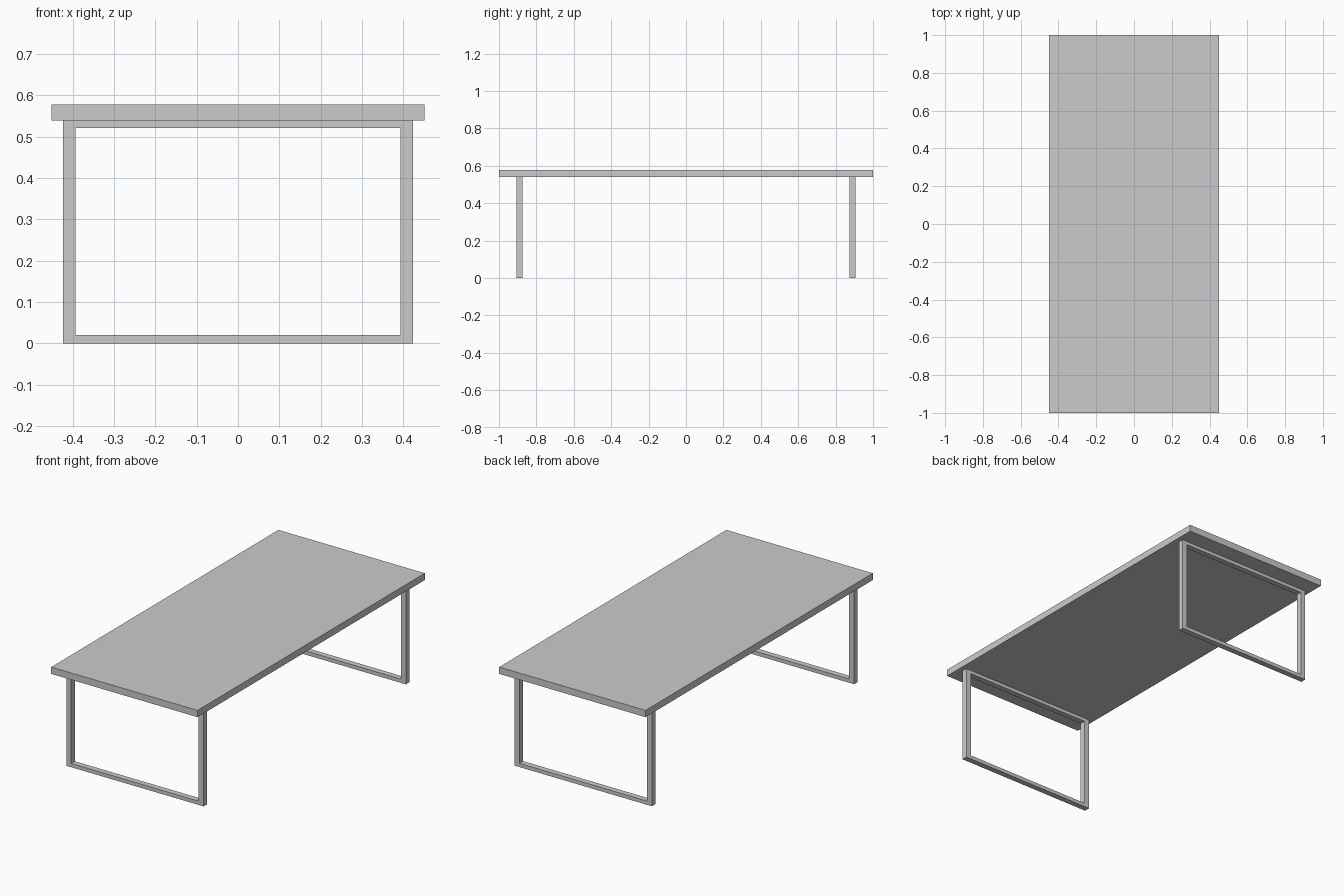
import bpy, bmesh

if "Cube" in bpy.data.objects:
    bpy.data.objects.remove(bpy.data.objects["Cube"])

TOP_Z, UNDER_Z = 0.578, 0.54


def finish(bm, name):
    bmesh.ops.recalc_face_normals(bm, faces=bm.faces)
    mesh = bpy.data.meshes.new(name)
    bm.to_mesh(mesh)
    bm.free()
    obj = bpy.data.objects.new(name, mesh)
    bpy.context.collection.objects.link(obj)
    return obj


def rect(bm, x, z0, z1, y):
    return [bm.verts.new(p) for p in ((-x, y, z0), (x, y, z0), (x, y, z1), (-x, y, z1))]


def leg_frame(name, y):
    # Mitred rectangular ring, extruded to its depth along y
    bm = bmesh.new()
    outer = rect(bm, 0.423, 0.0, UNDER_Z, y - 0.016)
    inner = rect(bm, 0.393, 0.021, 0.521, y - 0.016)
    faces = [bm.faces.new((outer[i], outer[(i + 1) % 4], inner[(i + 1) % 4], inner[i]))
             for i in range(4)]
    ext = bmesh.ops.extrude_face_region(bm, geom=faces, use_keep_orig=True)
    moved = [v for v in ext["geom"] if isinstance(v, bmesh.types.BMVert)]
    bmesh.ops.translate(bm, verts=moved, vec=(0, 0.032, 0))
    return finish(bm, name)


# Tabletop slab
bm = bmesh.new()
bmesh.ops.create_cube(bm, size=1)
bmesh.ops.scale(bm, verts=bm.verts, vec=(0.902, 2.0, TOP_Z - UNDER_Z))
bmesh.ops.translate(bm, verts=bm.verts, vec=(0, 0, (TOP_Z + UNDER_Z) / 2))
finish(bm, "tabletop")

# Rectangular leg frames at each end
leg_frame("front_leg_frame", -0.891)
leg_frame("back_leg_frame", 0.889)
